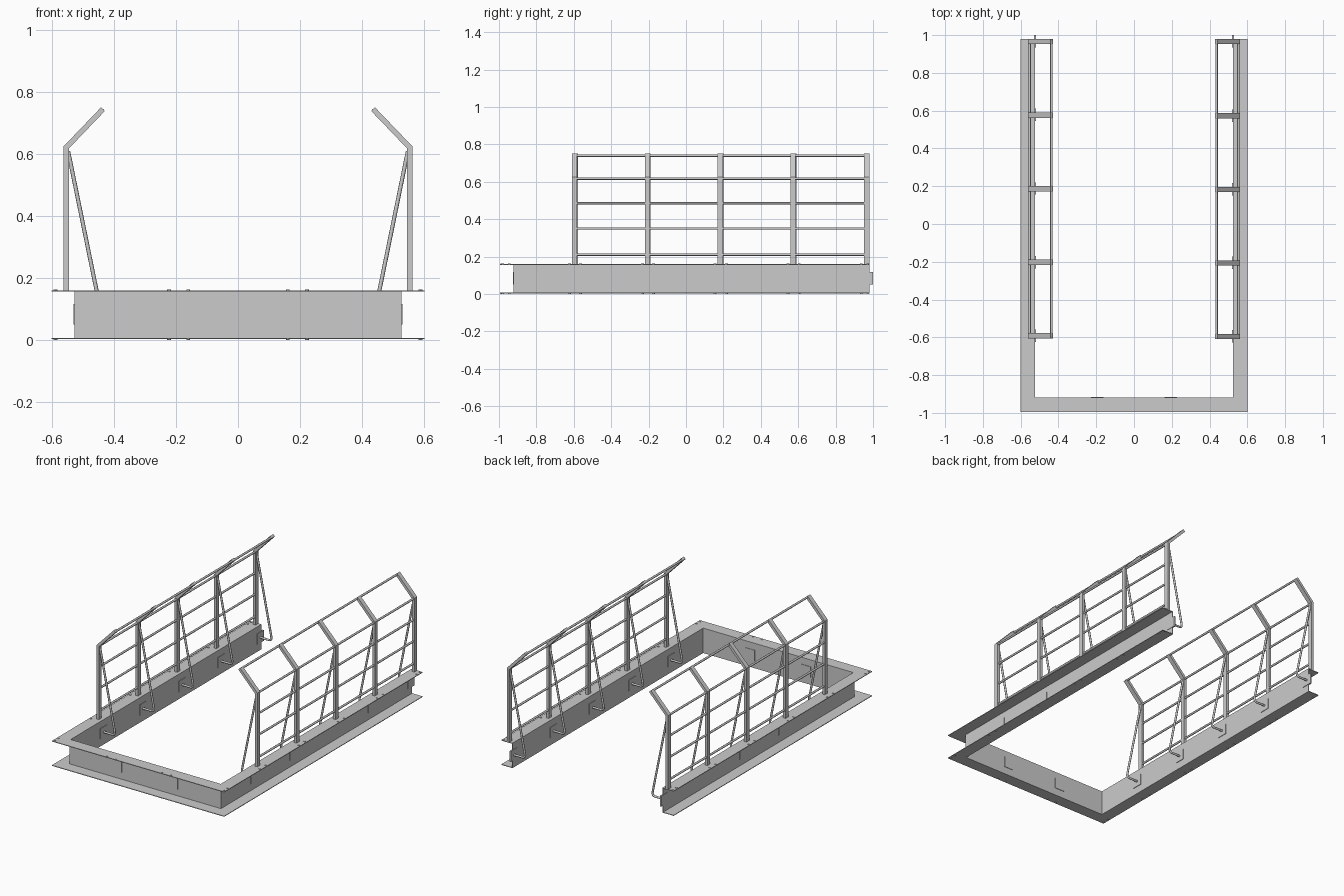
import bpy, bmesh
from mathutils import Vector

if "Cube" in bpy.data.objects:
    bpy.data.objects.remove(bpy.data.objects["Cube"])


def finish(name, bm, smooth=False):
    bmesh.ops.recalc_face_normals(bm, faces=bm.faces[:])
    me = bpy.data.meshes.new(name)
    bm.to_mesh(me)
    bm.free()
    ob = bpy.data.objects.new(name, me)
    bpy.context.collection.objects.link(ob)
    if smooth:
        bpy.ops.object.select_all(action='DESELECT')
        ob.select_set(True)
        bpy.context.view_layer.objects.active = ob
        bpy.ops.object.shade_smooth_by_angle()
    return ob


def loft(name, rings):
    """Skin a list of closed rings and cap both ends."""
    bm = bmesh.new()
    vs = [[bm.verts.new(p) for p in r] for r in rings]
    n = len(rings[0])
    for a, b in zip(vs, vs[1:]):
        for i in range(n):
            j = (i + 1) % n
            bm.faces.new((a[i], a[j], b[j], b[i]))
    bm.faces.new(vs[0])
    bm.faces.new(vs[-1])
    return finish(name, bm)


def box(name, lo, hi):
    lo, hi = Vector(lo), Vector(hi)
    bm = bmesh.new()
    bmesh.ops.create_cube(bm, size=1)
    for v in bm.verts:
        v.co = (lo + hi) / 2 + v.co * (hi - lo)
    return finish(name, bm)


def tube(name, pts, r):
    cu = bpy.data.curves.new(name, 'CURVE')
    cu.dimensions = '3D'
    cu.bevel_depth = r
    cu.bevel_resolution = 2
    cu.use_fill_caps = True
    sp = cu.splines.new('POLY')
    sp.points.add(len(pts) - 1)
    for p, co in zip(sp.points, pts):
        p.co = (*co, 1)
    ob = bpy.data.objects.new(name, cu)
    bpy.context.collection.objects.link(ob)


# U-shaped channel frame, flanges facing outward
WX, WY, END, T, F = 0.523, 0.918, 0.98, 0.004, 0.077
section = [(0, .003), (F, .003), (F, .003 + T), (T, .003 + T),
           (T, .160 - T), (F, .160 - T), (F, .160), (0, .160)]
loft("channel_frame", [[(sx * (WX + o), (END if end else -(WY + o)), z) for o, z in section]
                       for sx, end in ((-1, 1), (-1, 0), (1, 0), (1, 1))])

# Guard fences on both sides
post_side = [(.562, .160), (.562, .624), (.441, .750), (.429, .738), (.545, .617), (.545, .160)]
rails = [(.437, .739), (.552, .617), (.552, .485), (.552, .350), (.552, .210)]
bolts = []
for s, side in ((-1, "left"), (1, "right")):
    ys = [.967 - .3895 * i - (.004 if s > 0 and i else 0) for i in range(5)]
    for y in ys:
        # bent post
        loft(side + "_post", [[(s * x, y + d, z) for x, z in post_side] for d in (-.015, .013)])
        # diagonal brace hooked back into the channel web
        tube(side + "_brace", [(s * x, y, z) for x, z in
             ((.547, .608), (.445, .108), (.444, .096), (.449, .087), (.458, .083), (.527, .083))], .0065)
        # web plate
        box(side + "_web_plate", (s * .5245 - .005, y - .033, .050), (s * .5245 + .005, y + .033, .117))
        bolts += [(s * .588, y - .03), (s * .588, min(y + .03, .97))]
    for x, z in rails:
        tube(side + "_rail", [(s * x, ys[-1], z), (s * x, ys[0], z)], .0065)
    # front plates and bolts
    box(side + "_front_plate", (s * .195 - .033, -.925, .050), (s * .195 + .033, -.915, .117))
    bolts += [(s * .588, -.98), (s * .588, -.945), (s * .222, -.985), (s * .160, -.985)]

# Flange bolts, top and bottom
bm = bmesh.new()
for x, y in bolts:
    for z in (.0035, .1595):
        r = bmesh.ops.create_cone(bm, cap_ends=True, segments=8, radius1=.006, radius2=.006, depth=.007)
        bmesh.ops.translate(bm, verts=r["verts"], vec=(x, y, z))
finish("flange_bolts", bm, True)

# Bring the overall footprint to the centre with full length 2
